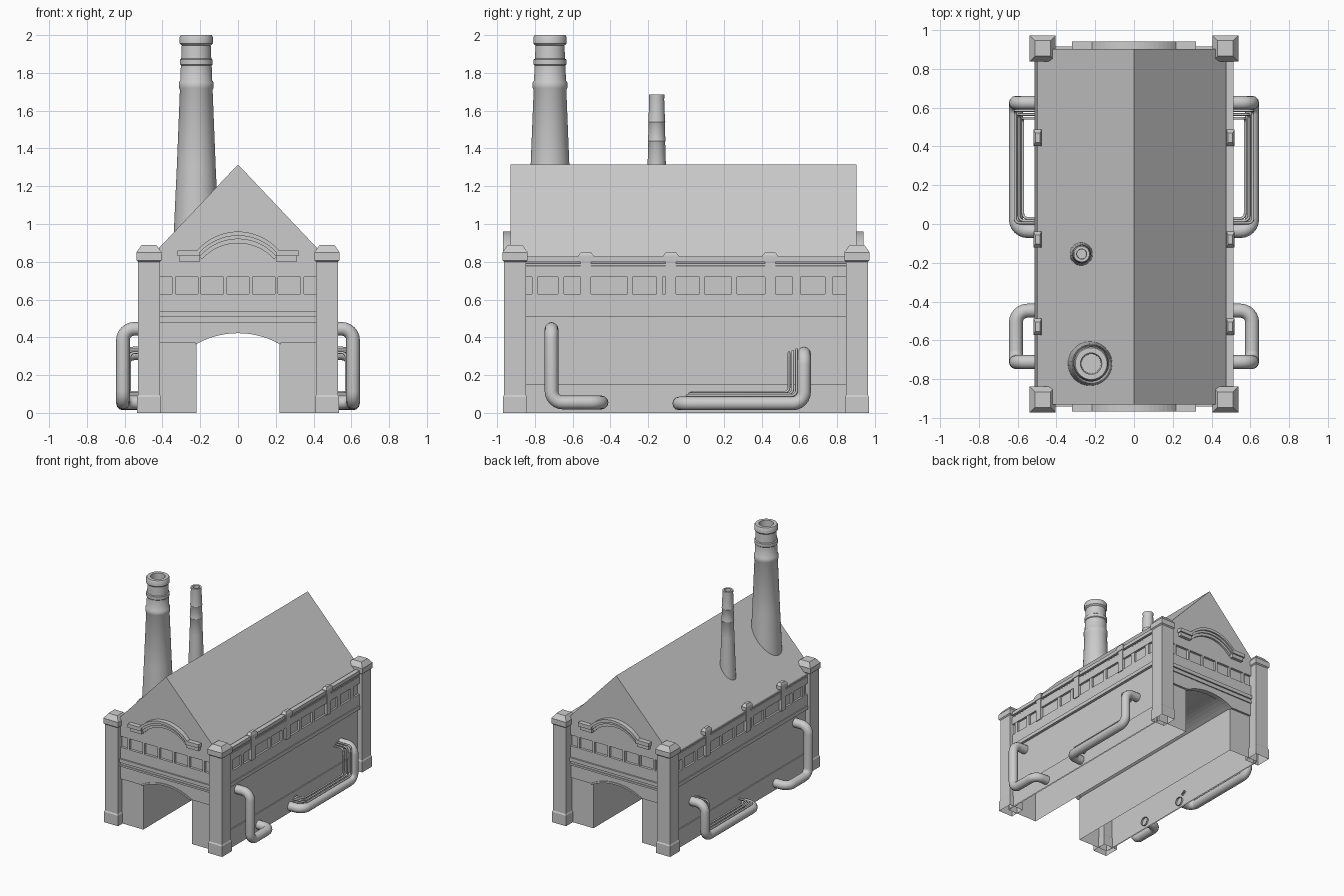
import bpy, bmesh, math
from mathutils import Vector

if "Cube" in bpy.data.objects:
    bpy.data.objects.remove(bpy.data.objects["Cube"])

YF, YB = -0.93, 0.902          # gable planes, front and back
YC = (YF + YB) / 2


def finish(name, bm, open_bottom=False, smooth=False):
    bmesh.ops.recalc_face_normals(bm, faces=bm.faces)
    if open_bottom:
        low = [f for f in bm.faces if all(v.co.z < 1e-4 for v in f.verts)]
        bmesh.ops.delete(bm, geom=low, context='FACES')
    me = bpy.data.meshes.new(name)
    bm.to_mesh(me)
    bm.free()
    ob = bpy.data.objects.new(name, me)
    bpy.context.collection.objects.link(ob)
    if smooth:
        select(ob)
        bpy.ops.object.shade_smooth_by_angle(angle=math.radians(35))
    return ob


def select(ob):
    bpy.ops.object.select_all(action='DESELECT')
    ob.select_set(True)
    bpy.context.view_layer.objects.active = ob


def prism(name, pts, y0, y1, open_bottom=False):
    """Extrude an x/z outline along y."""
    bm = bmesh.new()
    face = bm.faces.new([bm.verts.new((x, y0, z)) for x, z in pts])
    r = bmesh.ops.extrude_face_region(bm, geom=[face])
    vs = [v for v in r['geom'] if isinstance(v, bmesh.types.BMVert)]
    bmesh.ops.translate(bm, verts=vs, vec=(0, y1 - y0, 0))
    return finish(name, bm, open_bottom)


def box(name, x0, x1, y0, y1, z0, z1, open_bottom=False):
    return prism(name, [(x0, z0), (x1, z0), (x1, z1), (x0, z1)], y0, y1, open_bottom)


def lathe(name, profile, x, y, n=32, sx=1, sy=1, open_bottom=False, smooth=True):
    """Stack of n-sided rings (half width, z); n=4 gives square sections."""
    bm = bmesh.new()
    k = math.sqrt(2) if n == 4 else 1
    rings = []
    for r, z in profile:
        rings.append([bm.verts.new((x + k * r * sx * math.cos(a), y + k * r * sy * math.sin(a), z))
                      for a in (2 * math.pi * (i + 0.5) / n for i in range(n))])
    for a, b in zip(rings, rings[1:]):
        for i in range(n):
            j = (i + 1) % n
            bm.faces.new((a[i], a[j], b[j], b[i]))
    bm.faces.new(rings[0])
    bm.faces.new(rings[-1])
    return finish(name, bm, open_bottom, smooth)


def pipe(name, path, radius, fillet, res=4):
    """Round tube along a path with filleted corners."""
    P = [Vector(p) for p in path]
    pts = [P[0]]
    for a, b, c in zip(P, P[1:], P[2:]):
        s, e = b + (a - b).normalized() * fillet, b + (c - b).normalized() * fillet
        o = s + e - b
        for i in range(7):
            t = math.pi / 2 * i / 6
            pts.append(o + (s - o) * math.cos(t) + (e - o) * math.sin(t))
    pts.append(P[-1])
    cu = bpy.data.curves.new(name, 'CURVE')
    cu.dimensions = '3D'
    cu.bevel_depth, cu.bevel_resolution = radius, res
    sp = cu.splines.new('POLY')
    sp.points.add(len(pts) - 1)
    for q, p in zip(sp.points, pts):
        q.co = (*p, 1)
    ob = bpy.data.objects.new(name, cu)
    bpy.context.collection.objects.link(ob)
    select(ob)
    bpy.ops.object.convert(target='MESH')
    bpy.ops.object.shade_smooth_by_angle(angle=math.radians(50))


def arc(half, spring, rise, n=14):
    """Points of a shallow arch from +x to -x."""
    R = (half * half + rise * rise) / (2 * rise)
    a = math.asin(half / R)
    return [(R * math.sin(a - 2 * a * i / n), spring + rise - R + R * math.cos(a - 2 * a * i / n))
            for i in range(n + 1)]


# Main hall with through tunnel, open underneath
tunnel = [(0.22, 0)] + arc(0.22, 0.37, 0.06) + [(-0.22, 0)]
prism('hall_body', tunnel + [(-0.49, 0), (-0.49, 0.79), (0.49, 0.79), (0.49, 0)], YF + 0.02, YB - 0.02, True)

# Pitched roof with gable ends
prism('roof', [(-0.508, 0.72), (0.508, 0.72), (0.508, 0.778), (0, 1.315), (-0.508, 0.778)], YF, YB)
box('right_parapet', 0.475, 0.512, YF + 0.06, YB - 0.05, 0.80, 0.828)

# End wall details, front and back
for end, s, yw in (('front', -1, YF), ('back', 1, YB)):
    inner = yw - s * 0.04
    lintel = arc(0.22, 0.37, 0.06)
    prism(end + '_lintel', [(0.43, 0.37)] + lintel + [(-0.43, 0.37), (-0.43, 0.49), (0.43, 0.49)],
          inner, yw - s * 0.003)
    rim = arc(0.225, 0.362, 0.06)
    prism(end + '_arch_rim', rim + [(x, z + 0.014) for x, z in reversed(rim)], inner, yw + s * 0.004)
    box(end + '_frieze_band', -0.43, 0.43, inner, yw, 0.54, 0.63)
    for i, (z0, z1, d) in enumerate(((0.475, 0.49, 0.006), (0.49, 0.51, 0.0), (0.51, 0.54, 0.012))):
        box(f'{end}_moulding_{i}', -0.43, 0.43, inner, yw + s * d, z0, z1)
    for i in range(6):
        x = -0.34 + 0.136 * i
        box(f'{end}_frieze_pilaster_{i}', x - 0.009, x + 0.009, inner, yw, 0.62, 0.73)
    # Curved hood moulding in stepped layers
    for i, (t0, t1, d) in enumerate(((0.0, 0.022, 0.038), (0.022, 0.04, 0.026), (0.04, 0.062, 0.016))):
        outer = arc(0.225 - t0 * 0.55, 0.85 - t0 * 0.6, 0.11 - t0 * 0.4, 20)
        inn = arc(0.225 - t1 * 0.55, 0.85 - t1 * 0.6, 0.11 - t1 * 0.4, 20)
        prism(f'{end}_hood_arc_{i}', outer + inn[::-1], inner, yw + s * d)
    for side in (-1, 1):
        for i, (x0, x1, z0, z1, d) in enumerate(((0.20, 0.32, 0.83, 0.86, 0.038), (0.205, 0.31, 0.80, 0.83, 0.026))):
            a, b = sorted((side * x0, side * x1))
            box(f'{end}_hood_foot_{side}_{i}', a, b, inner, yw + s * d, z0, z1)

post = [(0.064, 0), (0.064, 0.085), (0.058, 0.095), (0.058, 0.80), (0.067, 0.808), (0.067, 0.85), (0.04, 0.888)]
for name, s in (('right', 1), ('left', -1)):
    # Corner posts
    for end, y in (('front', -0.905), ('back', 0.905)):
        lathe(f'{name}_{end}_post', post, s * 0.471, y, 4, open_bottom=True, smooth=False)

    # Side wall bands: plinth, string courses, frieze
    for part, d, z0, z1 in (('plinth', 0.498, 0, 0.15), ('string_course', 0.512, 0.51, 0.54),
                            ('frieze_base', 0.505, 0.54, 0.63), ('frieze_top', 0.505, 0.72, 0.79)):
        a, b = sorted((s * 0.47, s * d))
        if part == 'plinth':
            a, b = sorted((s * 0.489, s * d))
        box(f'{name}_{part}', a, b, YF + 0.04, YB - 0.04, z0, z1, True)
    for i, (y, w) in enumerate(((-0.80, .03), (-0.662, .03), (-0.296, .028), (-0.14, .03), (0.085, .028),
                                (0.255, .03), (0.585, .04), (0.755, .04))):
        a, b = sorted((s * 0.47, s * 0.505))
        box(f'{name}_frieze_pilaster_{i}', a, b, y - w / 2, y + w / 2, 0.62, 0.73)

    # Eave pilasters with caps
    for i, y in enumerate((-0.53, -0.08, 0.445)):
        a, b = sorted((s * 0.47, s * 0.512))
        box(f'{name}_eave_pilaster_{i}', a, b, y - 0.028, y + 0.028, 0.62, 0.81)
        lathe(f'{name}_eave_cap_{i}', [(0.02, 0.80), (0.021, 0.808), (0.021, 0.832), (0.012, 0.853)],
              s * 0.497, y, 4, sy=2, smooth=False)

    # Large bent pipes
    X, W = s * 0.609, s * 0.475
    pipe(name + '_front_pipe', [(W, -0.712, 0.445), (X, -0.712, 0.445), (X, -0.712, 0.055),
                                (X, -0.447, 0.055), (W, -0.447, 0.055)], 0.036, 0.06)
    pipe(name + '_back_pipe', [(W, 0.625, 0.315), (X, 0.625, 0.315), (X, 0.625, 0.05),
                               (X, -0.036, 0.05), (W, -0.036, 0.05)], 0.036, 0.06)
    # Thin pipes nested inside the back pipe
    for i in range(3):
        x, y, z = s * (0.613 - 0.02 * i), 0.585 - 0.02 * i, 0.093 + 0.008 * i
        h = 0.335 - 0.008 * i
        pipe(f'{name}_thin_pipe_{i}', [(W, y, h), (x, y, h), (x, y, z), (x, 0.005 + 0.012 * i, z),
                                       (W, 0.005 + 0.012 * i, z)], 0.007, 0.025, 2)

# Chimneys with ring bands and hollow tops
lathe('large_chimney', [(0.122, 0.90), (0.103, 1.31), (0.087, 1.71), (0.092, 1.72), (0.092, 1.75), (0.085, 1.76),
                        (0.082, 1.84), (0.087, 1.845), (0.087, 1.87), (0.08, 1.875), (0.077, 1.945),
                        (0.088, 1.955), (0.088, 1.99), (0.082, 2.0), (0.055, 2.0), (0.05, 1.80)], -0.221, -0.72)
lathe('small_chimney', [(0.062, 0.95), (0.049, 1.31), (0.045, 1.435), (0.048, 1.44), (0.046, 1.45), (0.043, 1.535),
                        (0.046, 1.54), (0.044, 1.55), (0.04, 1.66), (0.041, 1.685), (0.026, 1.685),
                        (0.024, 1.58)], -0.27, -0.155, 24)
